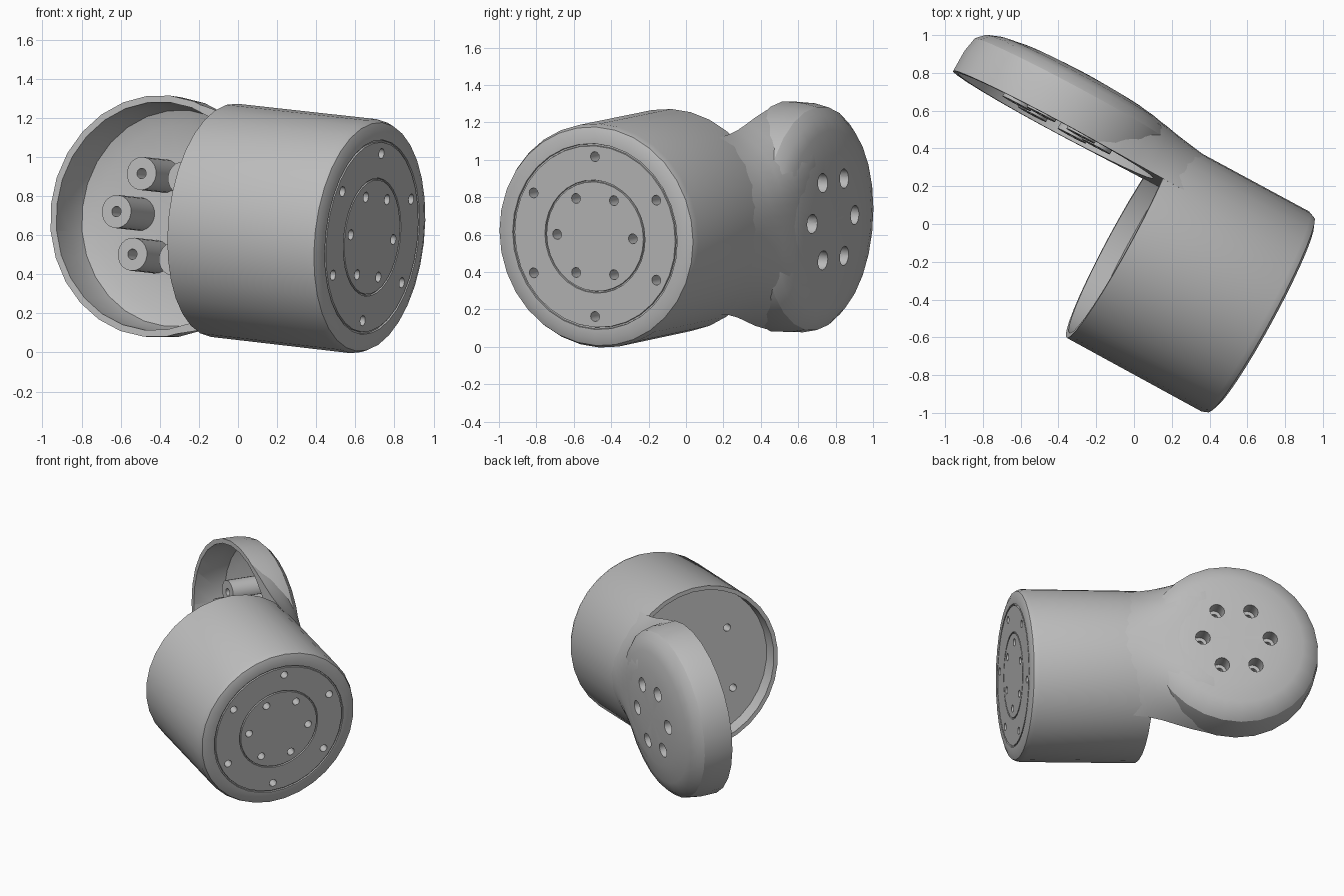
import bpy, bmesh
from math import sin, cos, pi, radians
from mathutils import Matrix, Vector

cube = bpy.data.objects.get("Cube")
if cube:
    bpy.data.objects.remove(cube)

grey = bpy.data.materials.new("plain grey")
grey.use_nodes = True
grey.diffuse_color = (0.5, 0.5, 0.5, 1)
grey.node_tree.nodes["Principled BSDF"].inputs["Base Color"].default_value = (0.5, 0.5, 0.5, 1)

# Working frame: x along the cup, y out of the lid; turned, tilted and rolled as a whole
PLACE = (Matrix.Translation((0, 0, 0.68)) @ Matrix.Rotation(radians(-28.5), 4, 'Z')
         @ Matrix.Rotation(radians(5.7), 4, 'Y') @ Matrix.Rotation(radians(-3), 4, 'X'))
CUP = Vector((0, -0.1, -0.012))
LID = Vector((-0.61, 0, -0.03))


def lathe(bm, profile, centre, axis, seg):
    """Turn (position, radius) points about the x or y axis."""
    rings = []
    for t, r in profile:
        ring = []
        for i in range(seg):
            c, s = r * cos(2 * pi * i / seg), r * sin(2 * pi * i / seg)
            p = (t, c, s) if axis == 'X' else (c, t, s)
            ring.append(bm.verts.new(centre + Vector(p)))
        rings.append(ring)
    skin(bm, rings)


def skin(bm, rings):
    n = len(rings[0])
    for a, b in zip(rings, rings[1:]):
        for i in range(n):
            bm.faces.new((a[i], a[(i + 1) % n], b[(i + 1) % n], b[i]))


def finish(bm, name):
    bmesh.ops.remove_doubles(bm, verts=bm.verts, dist=0.0005)
    bmesh.ops.recalc_face_normals(bm, faces=bm.faces)
    mesh = bpy.data.meshes.new(name)
    bm.to_mesh(mesh)
    bm.free()
    mesh.materials.append(grey)
    ob = bpy.data.objects.new(name, mesh)
    ob.matrix_world = PLACE
    bpy.context.collection.objects.link(ob)
    return ob


def turned(name, profile, centre, axis, seg):
    bm = bmesh.new()
    lathe(bm, profile, centre, axis, seg)
    return finish(bm, name)


def activate(ob):
    bpy.ops.object.select_all(action='DESELECT')
    ob.select_set(True)
    bpy.context.view_layer.objects.active = ob


def cut(ob, cutter):
    mod = ob.modifiers.new("cut", 'BOOLEAN')
    mod.operation, mod.solver, mod.object = 'DIFFERENCE', 'EXACT', cutter
    activate(ob)
    bpy.ops.object.modifier_apply(modifier=mod.name)


def hexagon(radius, start):
    for i in range(6):
        a = radians(start + 60 * i)
        yield radius * cos(a), radius * sin(a)


# Cup: shallow recess at the back, chamfered cap with two fine grooves
cup = turned("cup", [
    (0.08, 0), (0.08, 0.565), (-0.025, 0.57), (-0.025, 0.6), (0.79, 0.602), (0.825, 0.588),
    (0.84, 0.55), (0.84, 0.5), (0.83, 0.498), (0.83, 0.49), (0.84, 0.488),
    (0.84, 0.304), (0.83, 0.302), (0.83, 0.296), (0.84, 0.294), (0.84, 0)],
    CUP, 'X', 32)

# Screw holes in the cap and two in the recess floor
bm = bmesh.new()
holes = [(0.7, 0.9, y, z) for y, z in (*hexagon(0.43, 30), *hexagon(0.23, 0))]
holes += [(0, 0.25, -0.28, 0.2), (0, 0.25, -0.28, -0.25)]
for start, end, y, z in holes:
    lathe(bm, [(start, 0), (start, 0.027), (end, 0.027), (end, 0)],
          CUP + Vector((0, y, z)), 'X', 12)
screw_holes = finish(bm, "screw_hole_cutter")
cut(cup, screw_holes)

# Lid: shallow domed shell
lid = turned("lid", [
    (0.26, 0), (0.26, 0.62), (0.38, 0.617), (0.465, 0.6), (0.51, 0.555), (0.538, 0.48),
    (0.56, 0.35), (0.57, 0.2), (0.572, 0)], LID, 'Y', 28)
cavity = turned("lid_cavity_cutter", [
    (0.2, 0), (0.2, 0.588), (0.4, 0.58), (0.48, 0.555), (0.51, 0.48), (0.52, 0.3), (0.52, 0)],
    LID, 'Y', 28)

# Neck: blends the lid wall into the side of the cup
bm = bmesh.new()
rings = []
for a, half, crown, power, lift in (
        (-0.55, 0.6, 0.55, 6.5, -0.03), (-0.42, 0.588, 0.562, 6.8, -0.029),
        (-0.3, 0.561, 0.559, 5.6, -0.027), (-0.2, 0.532, 0.55, 4.3, -0.024),
        (-0.1, 0.504, 0.536, 3.2, -0.019), (0, 0.486, 0.52, 2.5, -0.014),
        (0.1, 0.478, 0.506, 2.1, -0.012), (0.24, 0.455, 0.488, 2, -0.012)):
    ring = []
    for i in range(29):
        t = sin((i / 28 - 0.5) * pi)
        b = 0.26 + (crown - 0.26) * (1 - abs(t) ** power)
        ring.append(bm.verts.new((a, b, half * t + lift)))
    rings.append(ring)
skin(bm, rings)
for ring in (rings[0], rings[-1]):
    bm.faces.new(ring)
neck = finish(bm, "neck")
for part in (lid, neck):
    cut(part, cavity)

# Posts inside the lid, bored through with wider holes on the outside
posts, bores = bmesh.new(), bmesh.new()
for x, z in hexagon(0.24, 0):
    spot = LID + Vector((x, 0, z))
    lathe(posts, [(0.265, 0), (0.265, 0.085), (0.53, 0.085), (0.53, 0)], spot, 'Y', 20)
    lathe(bores, [(0.2, 0), (0.2, 0.027), (0.46, 0.027), (0.46, 0.052), (0.7, 0.052), (0.7, 0)],
          spot, 'Y', 16)
posts = finish(posts, "lid_posts")
bores = finish(bores, "bore_cutter")
for part in (lid, neck, posts):
    cut(part, bores)

for cutter in (screw_holes, cavity, bores):
    bpy.data.objects.remove(cutter)
for part in (cup, lid, neck, posts):
    activate(part)
    bpy.ops.object.shade_smooth_by_angle(angle=radians(32))
